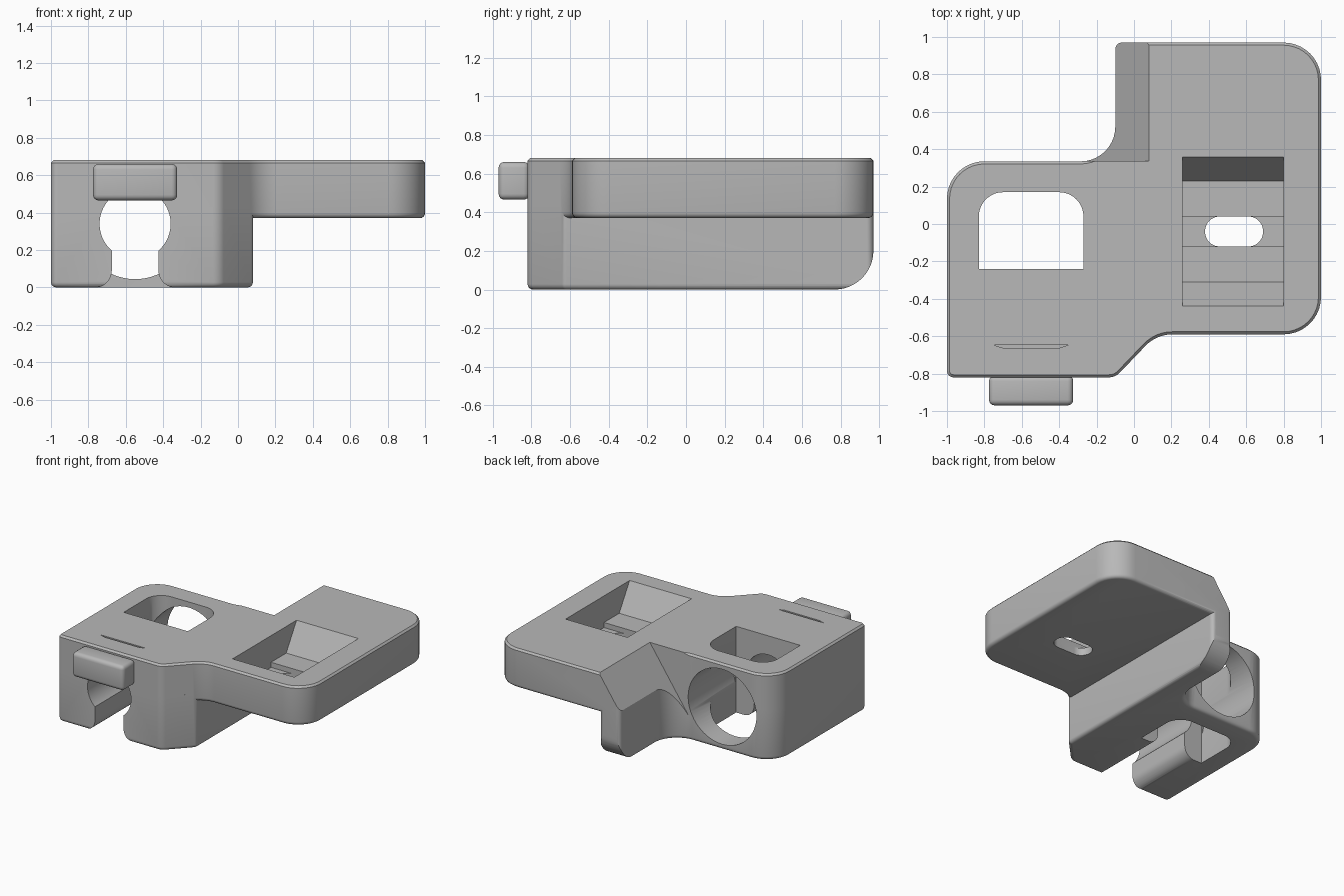
import bpy, bmesh, math
from mathutils import Vector

if "Cube" in bpy.data.objects:
    bpy.data.objects.remove(bpy.data.objects["Cube"], do_unlink=True)

grey = bpy.data.materials.new("plain_grey")
grey.use_nodes = True
colour = (0.48, 0.48, 0.48, 1)
grey.diffuse_color = colour
grey.node_tree.nodes["Principled BSDF"].inputs["Base Color"].default_value = colour


def rounded(corners, steps=10):
    """Turn (a, b, radius) corners into a smooth outline."""
    pts = []
    for i, (a, b, r) in enumerate(corners):
        p = Vector((a, b))
        u = (Vector(corners[i - 1][:2]) - p).normalized()
        v = (Vector(corners[(i + 1) % len(corners)][:2]) - p).normalized()
        if r == 0:
            pts.append(p)
            continue
        half = u.angle(v) / 2
        centre = p + (u + v).normalized() * (r / math.sin(half))
        start = p + u * (r / math.tan(half)) - centre
        end = p + v * (r / math.tan(half)) - centre
        sweep = math.pi - 2 * half
        for k in range(steps + 1):
            t = k / steps
            pts.append(centre + (start * math.sin((1 - t) * sweep)
                                 + end * math.sin(t * sweep)) / math.sin(sweep))
    return pts


def prism(name, outline, axis, lo, hi, low_bevel=0, high_bevel=0):
    """Extrude an outline along an axis, optionally easing the end rims."""
    place = {"x": lambda p, t: (t, p[0], p[1]),
             "y": lambda p, t: (p[0], t, p[1]),
             "z": lambda p, t: (p[0], p[1], t)}[axis]
    bm = bmesh.new()
    low = [bm.verts.new(place(p, lo)) for p in outline]
    high = [bm.verts.new(place(p, hi)) for p in outline]
    caps = [bm.faces.new(low), bm.faces.new(high)]
    for i in range(len(outline)):
        bm.faces.new((low[i - 1], low[i], high[i], high[i - 1]))
    bmesh.ops.recalc_face_normals(bm, faces=bm.faces)
    rims = [list(c.edges) for c in caps]
    for rim, size, segs in zip(rims, (low_bevel, high_bevel), (4, 1)):
        if size:
            bmesh.ops.bevel(bm, geom=rim, offset=size, segments=segs,
                            profile=0.5, affect="EDGES", clamp_overlap=False)
    mesh = bpy.data.meshes.new(name)
    bm.to_mesh(mesh)
    bm.free()
    mesh.materials.append(grey)
    ob = bpy.data.objects.new(name, mesh)
    bpy.context.collection.objects.link(ob)
    return ob


def activate(ob):
    bpy.ops.object.select_all(action="DESELECT")
    ob.select_set(True)
    bpy.context.view_layer.objects.active = ob


def combine(target, tool, operation="DIFFERENCE"):
    activate(target)
    mod = target.modifiers.new(tool.name, "BOOLEAN")
    mod.operation, mod.solver, mod.object = operation, "EXACT", tool
    bpy.ops.object.modifier_apply(modifier=mod.name)
    bpy.data.objects.remove(tool, do_unlink=True)


def circle(x, z, r, n=64):
    return [(x + r * math.cos(math.tau * i / n), z + r * math.sin(math.tau * i / n))
            for i in range(n)]


TOP, UNDER, BACK, FRONT = 0.68, 0.37, 0.97, -0.82
CX, CZ = -0.55, 0.34     # bore centre

# Upper plate and lower block share their left-hand outline
front_edge = [(-1, FRONT, .035), (-.1, FRONT, .08)]
back_edge = [(-.1, BACK, .035), (-.1, .335, .185), (-1, .335, .2)]
plate = front_edge + [(.12, -.59, .2), (1, -.59, .2), (1, BACK, .2)] + back_edge
block = front_edge + [(.08, -.632, .035), (.08, BACK, .035)] + back_edge
body = prism("mount_body", rounded(plate), "z", UNDER, TOP, .028, .014)
combine(body, prism("lower_block", rounded(block), "z", 0, .43, .028), "UNION")

# Sloped shoulder behind the bore block
slope = [(.18, .824), (-.285, .153), (-.285, .824)]
combine(body, prism("shoulder_cut", slope, "y", .336, 1.2))

# Large rounding under the back end of the block
r = .2
heel = [(BACK - r + r * math.sin(a), r - r * math.cos(a))
        for a in (math.pi / 2 * i / 12 for i in range(13))]
heel += [(1.1, r), (1.1, -.1), (BACK - r, -.1)]
combine(body, prism("heel_cut", heel, "x", -.2, .2))

# Window through the block, wide back bore and narrow front bore
window = [(-.83, -.24, 0), (-.27, -.24, 0), (-.27, .17, .13), (-.83, .17, .13)]
combine(body, prism("window_cut", rounded(window), "z", -.2, 1))
combine(body, prism("back_bore_cut", circle(CX, CZ, .296), "y", -.23, .5))
combine(body, prism("front_bore_cut", circle(CX, CZ, .19), "y", -1, -.1))

# Flared slot below the front bore
w = .125
slot = [(CX + w, .3, 0), (CX - w, .3, 0), (CX - w, -.001, .09), (CX - .4, -.001, 0),
        (CX - .4, -.1, 0), (CX + .4, -.1, 0), (CX + .4, -.001, 0), (CX + w, -.001, .09)]
combine(body, prism("front_slot_cut", rounded(slot), "y", -1, -.2))

# Thin slit in the top near the front
slit = [(CX - .2, -.647), (CX + .2, -.647), (CX + .15, -.663), (CX - .15, -.663)]
combine(body, prism("slit_cut", slit, "z", TOP - .03, 1))

# Hopper-shaped pocket, symmetric about its middle, with a trench
MID = -.04
half = [(.46, .84), (.4, TOP + .001), (.27, .47), (.08, .47), (.08, .43)]
hopper = [(MID + y, z) for y, z in half] + [(MID - y, z) for y, z in reversed(half)]
combine(body, prism("pocket_cut", hopper, "x", .26, .8))

# Oval hole through the pocket floor
oval = [(.38, -.12, .078), (.69, -.12, .078), (.69, .04, .078), (.38, .04, .078)]
combine(body, prism("oval_cut", rounded(oval), "z", .2, .6))

activate(body)
bpy.ops.object.shade_smooth_by_angle(angle=math.radians(30))

# Front clip block
clip = prism("front_clip", [(-.775, .465), (-.325, .465), (-.325, .66), (-.775, .66)],
             "y", -.97, -.81)
activate(clip)
bevel = clip.modifiers.new("soft_edges", "BEVEL")
bevel.width, bevel.segments = .03, 4
bpy.ops.object.modifier_apply(modifier=bevel.name)
bpy.ops.object.shade_smooth_by_angle(angle=math.radians(30))
